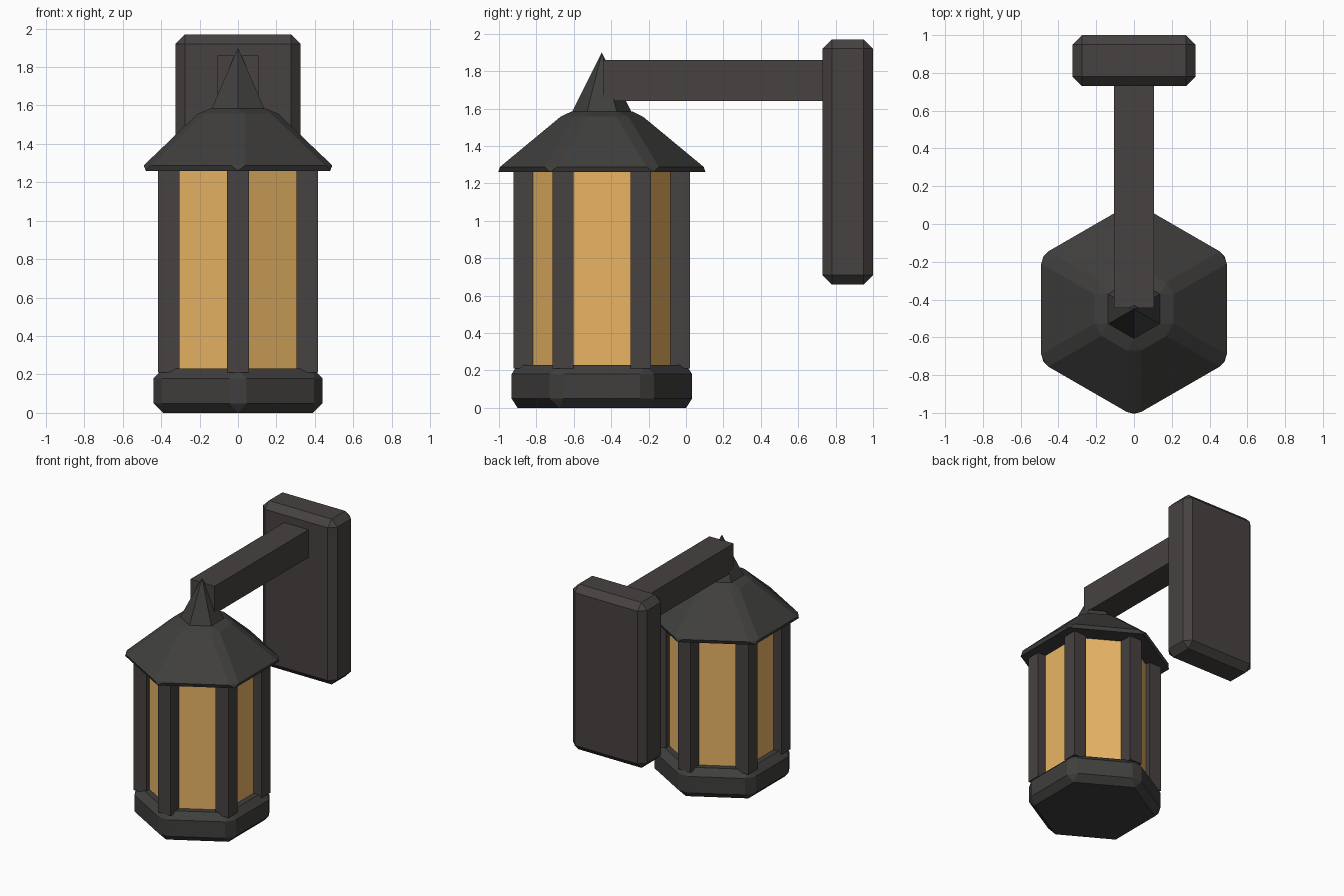
import bpy, bmesh, math
from mathutils import Matrix

if "Cube" in bpy.data.objects:
    bpy.data.objects.remove(bpy.data.objects["Cube"])

CY = -0.45                      # lantern axis position in y
APO = math.cos(math.pi / 6)     # apothem / radius of a hexagon


def material(name, rgb):
    m = bpy.data.materials.new(name)
    m.diffuse_color = (*rgb, 1)
    m.use_nodes = True
    m.node_tree.nodes["Principled BSDF"].inputs["Base Color"].default_value = m.diffuse_color
    return m


IRON = material("dark_iron", (0.05, 0.049, 0.047))
BROWN = material("brown_iron", (0.062, 0.054, 0.053))
AMBER = material("amber_glass", (0.82, 0.46, 0.13))


def finish(bm, name, mat, bevel):
    if bevel:
        bmesh.ops.bevel(bm, geom=bm.edges[:], offset=bevel, segments=1,
                        affect='EDGES', profile=0.5)
    bmesh.ops.recalc_face_normals(bm, faces=bm.faces[:])
    me = bpy.data.meshes.new(name)
    bm.to_mesh(me)
    bm.free()
    me.materials.append(mat)
    ob = bpy.data.objects.new(name, me)
    bpy.context.collection.objects.link(ob)
    return ob


def box(name, x, y, z, mat, bevel=0):
    """Box from (min, max) ranges."""
    bm = bmesh.new()
    bmesh.ops.create_cube(bm, size=1)
    for v in bm.verts:
        v.co = [(r[0] + r[1]) / 2 + c * (r[1] - r[0])
                for c, r in zip(v.co, (x, y, z))]
    return finish(bm, name, mat, bevel)


def hexagon(name, r1, r2, z0, z1, mat, bevel=0):
    """Six-sided frustum with a corner pointing to the front."""
    bm = bmesh.new()

    def ring(r, z):
        return [bm.verts.new((r * math.sin(i * math.pi / 3),
                              CY - r * math.cos(i * math.pi / 3), z))
                for i in range(6)]

    low = ring(r1, z0)
    bm.faces.new(low)
    if r2 > 0:
        top = ring(r2, z1)
        bm.faces.new(top)
        for i in range(6):
            j = (i + 1) % 6
            bm.faces.new((low[i], low[j], top[j], top[i]))
    else:
        tip = bm.verts.new((0, CY, z1))
        for i in range(6):
            bm.faces.new((low[i], low[(i + 1) % 6], tip))
    return finish(bm, name, mat, bevel)


# Lantern body
hexagon("lantern_base", 0.44 / APO, 0.44 / APO, 0.0, 0.23, IRON, 0.05)
hexagon("glass_panes", 0.40, 0.40, 0.22, 1.265, AMBER)
hexagon("lantern_roof", 0.52 / APO, 0.18 / APO, 1.26, 1.585, IRON, 0.04)
hexagon("roof_finial", 0.16, 0, 1.58, 1.90, IRON)

# Square corner posts, all aligned to the axes
for i in range(6):
    a = i * math.pi / 3
    px, py = 0.416 * math.sin(a), CY - 0.416 * math.cos(a)
    box(f"corner_post_{i + 1}", (px - 0.056, px + 0.056),
        (py - 0.056, py + 0.056), (0.21, 1.265), BROWN)

# Wall bracket
box("bracket_arm", (-0.106, 0.106), (-0.445, 0.75), (1.64, 1.86), BROWN)
box("wall_plate", (-0.325, 0.325), (0.73, 1.0), (0.66, 1.97), BROWN, 0.05)
